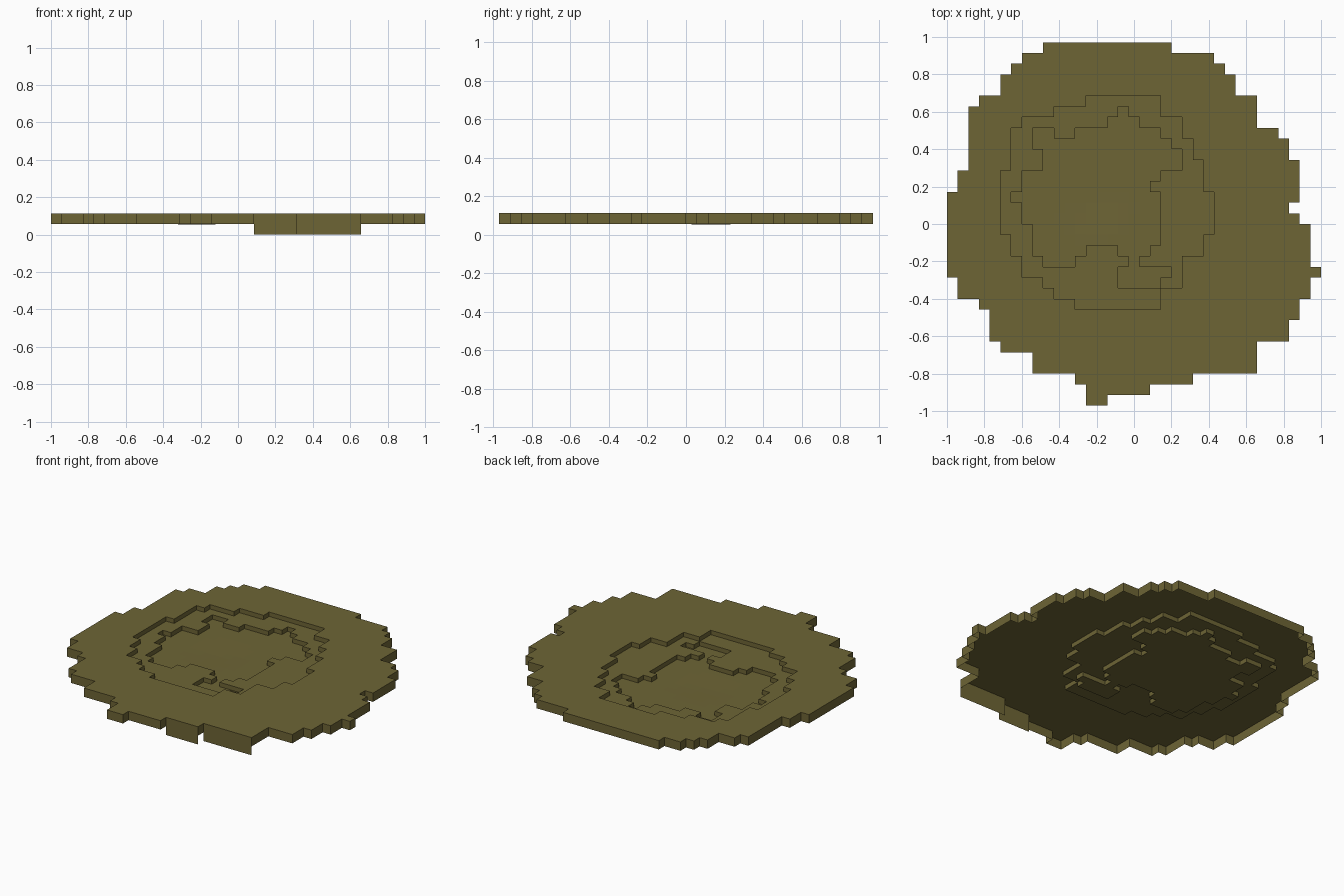
import bpy, bmesh, math

if "Cube" in bpy.data.objects:
    bpy.data.objects.remove(bpy.data.objects["Cube"])

C = 2 / 35                     # grid cell
TOP, LEDGE, FLOOR = 2 * C, 1.5 * C, C


def region(left, right, end):
    """Cells between two stepped edges; each step is (first row, column)."""
    cells = set()
    first = left[0][0]
    for j in range(first, end):
        a = [c for r, c in left if r <= j][-1]
        b = [c for r, c in right if r <= j][-1]
        cells |= {(i, j) for i in range(a, b)}
    return cells


# Stepped island outline
island = region(
    [(0, 9), (1, 7), (2, 6), (3, 5), (5, 3), (6, 2), (12, 1), (14, 0), (22, 1),
     (24, 3), (25, 4), (28, 5), (29, 8), (31, 12), (32, 13)],
    [(0, 21), (1, 25), (2, 26), (3, 27), (5, 29), (8, 31), (9, 32), (11, 33),
     (15, 32), (16, 33), (17, 34), (21, 35), (22, 34), (24, 33), (26, 32),
     (28, 29), (31, 23), (32, 19), (33, 15)], 34)
# First step down
hollow = region(
    [(5, 13), (6, 10), (7, 7), (8, 6), (12, 5), (18, 6), (20, 7), (22, 9),
     (23, 10), (24, 12)],
    [(5, 20), (7, 22), (9, 23), (11, 24), (14, 25), (18, 24), (20, 22),
     (23, 20)], 25)
# Second step down, with its ragged shore
basin = region(
    [(6, 16), (7, 15), (8, 8), (10, 9), (12, 7), (14, 6), (15, 7), (17, 8),
     (20, 9), (21, 16)],
    [(6, 17), (7, 18), (8, 20), (9, 21), (10, 22), (12, 20), (13, 19),
     (14, 20), (19, 19), (20, 18), (21, 21), (22, 20)], 23)
basin -= {(10, 8), (11, 8)}
basin -= {(i, 19) for i in range(13, 16)} | {(i, 20) for i in range(12, 17)}


def height(cell):
    if cell in basin:
        return FLOOR
    if cell in hollow:
        return LEDGE
    return TOP if cell in island else None


def point(i, j, z):
    return (-1 + i * C, (17 - j) * C, z)


earth = bpy.data.materials.new("olive earth")
earth.diffuse_color = (0.155, 0.13, 0.036, 1)
earth.use_nodes = True
earth.node_tree.nodes["Principled BSDF"].inputs["Base Color"].default_value = earth.diffuse_color


def make(name, quads):
    bm = bmesh.new()
    for q in quads:
        bm.faces.new([bm.verts.new(p) for p in q])
    bmesh.ops.remove_doubles(bm, verts=bm.verts, dist=0.0005)
    me = bpy.data.meshes.new(name)
    bm.to_mesh(me)
    bm.free()
    me.materials.append(earth)
    ob = bpy.data.objects.new(name, me)
    bpy.context.collection.objects.link(ob)
    return ob


def flat(cells, z):
    return [[point(i, j + 1, z), point(i + 1, j + 1, z),
             point(i + 1, j, z), point(i, j, z)] for i, j in cells]


# Level surfaces
make("plateau", flat(island - hollow, TOP))
make("ledge", flat(hollow - basin, LEDGE))
floor = make("basin_floor", flat(basin, FLOOR))

# Very shallow dip in the basin floor, away from its shore
for v in floor.data.vertices:
    d = math.hypot(v.co.x + 0.22, v.co.y - 0.13)
    v.co.z -= 0.003 * max(0, 1 - d / 0.2)

# Upright faces wherever a cell meets a lower one or the outside
SIDES = [((1, 0), (1, 1), (1, 0)), ((-1, 0), (0, 0), (0, 1)),
         ((0, 1), (0, 1), (1, 1)), ((0, -1), (1, 0), (0, 0))]
skirt, banks, panels = [], [], []
for i, j in sorted(island):
    z = height((i, j))
    for (di, dj), a, b in SIDES:
        low = height((i + di, j + dj))
        group = banks
        if low is None:
            # two front stretches hang down to the ground
            hang = dj == 1 and 19 <= i < 29 and j >= 30
            low, group = (0, panels) if hang else (FLOOR, skirt)
        if low < z:
            group.append([point(i + a[0], j + a[1], low), point(i + b[0], j + b[1], low),
                          point(i + b[0], j + b[1], z), point(i + a[0], j + a[1], z)])
make("outer_skirt", skirt)
make("inner_banks", banks)
make("front_panels", panels)
